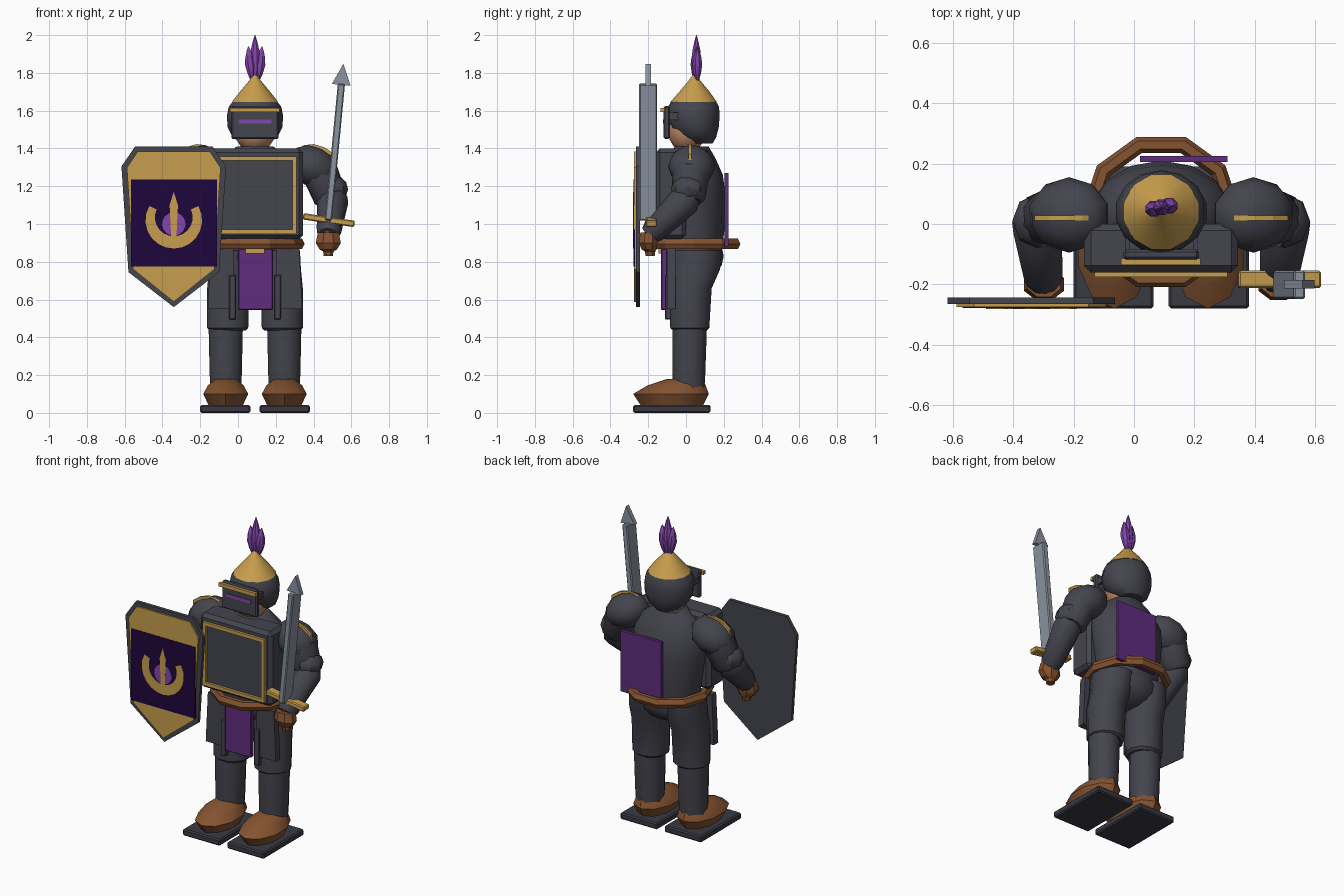
import bpy, bmesh, math
from mathutils import Vector, Matrix

if "Cube" in bpy.data.objects:
    bpy.data.objects.remove(bpy.data.objects["Cube"])

CX = 0.09  # body mid line


def mat(name, r, g, b):
    m = bpy.data.materials.new(name)
    m.diffuse_color = tuple((c / 255) ** 2.2 for c in (r, g, b)) + (1,)
    m.use_nodes = True
    m.node_tree.nodes["Principled BSDF"].inputs["Base Color"].default_value = m.diffuse_color
    return m


IRON = mat("dark_iron", 70, 70, 79)
SOLE = mat("sole_iron", 60, 60, 70)
GOLD = mat("gold", 198, 156, 78)
PURPLE = mat("purple_cloth", 96, 48, 124)
PLUME = mat("plume_purple", 130, 72, 170)
NIGHT = mat("deep_purple", 36, 14, 62)
LEATHER = mat("brown_leather", 132, 84, 52)
SKIN = mat("skin", 190, 134, 100)
STEEL = mat("steel", 138, 146, 158)


def finish(name, bm, m, smooth=0):
    bmesh.ops.recalc_face_normals(bm, faces=bm.faces)
    me = bpy.data.meshes.new(name)
    bm.to_mesh(me)
    bm.free()
    me.materials.append(m)
    o = bpy.data.objects.new(name, me)
    bpy.context.collection.objects.link(o)
    if smooth:
        bpy.ops.object.select_all(action='DESELECT')
        o.select_set(True)
        bpy.context.view_layer.objects.active = o
        bpy.ops.object.shade_smooth_by_angle(angle=math.radians(smooth))
    return o


def box(name, x0, x1, y0, y1, z0, z1, m, bevel=0, xf=None):
    bm = bmesh.new()
    bmesh.ops.create_cube(bm, size=1)
    for v in bm.verts:
        v.co = Vector(((x0 + x1) / 2 + v.co.x * (x1 - x0), (y0 + y1) / 2 + v.co.y * (y1 - y0),
                       (z0 + z1) / 2 + v.co.z * (z1 - z0)))
    if bevel:
        bmesh.ops.bevel(bm, geom=bm.edges[:], offset=bevel, segments=1, affect='EDGES')
    if xf:
        bm.transform(xf)
    return finish(name, bm, m)


def loft(name, rings, m, n=12, smooth=40, xf=None):
    """Stacked elliptical rings (x, y, z, rx, ry), capped at both ends."""
    bm = bmesh.new()
    loops = []
    for x, y, z, rx, ry in rings:
        loops.append([bm.verts.new((x + rx * math.cos(a), y + ry * math.sin(a), z))
                      for a in (2 * math.pi * (i + .5) / n for i in range(n))])
    for a, b in zip(loops, loops[1:]):
        for i in range(n):
            bm.faces.new((a[i], a[(i + 1) % n], b[(i + 1) % n], b[i]))
    bm.faces.new(loops[0])
    bm.faces.new(loops[-1])
    if xf:
        bm.transform(xf)
    return finish(name, bm, m, smooth)


def ball(name, c, r, m, n=10, rot=(0, 0, 0), smooth=40):
    bm = bmesh.new()
    bmesh.ops.create_uvsphere(bm, u_segments=n, v_segments=max(6, n * 2 // 3), radius=1)
    xf = Matrix.Translation(c)
    for ang, ax in zip(rot, 'XYZ'):
        xf = xf @ Matrix.Rotation(math.radians(ang), 4, ax)
    bm.transform(xf @ Matrix.Diagonal((*r, 1)))
    return finish(name, bm, m, smooth)


def limb(name, p, q, r0, r1, m, n=10):
    """Tapered tube from p to q with softened ends."""
    p, q = Vector(p), Vector(q)
    L = (q - p).length
    xf = Matrix.Translation(p) @ (q - p).to_track_quat('Z', 'Y').to_matrix().to_4x4()
    rings = [(0, 0, 0, r0 * .7, r0 * .7), (0, 0, L * .15, r0, r0),
             (0, 0, L * .9, r1, r1), (0, 0, L, r1 * .8, r1 * .8)]
    return loft(name, rings, m, n, 40, xf)


def slab(name, pts, y0, y1, m):
    """Outline in x, z extruded from y0 to y1."""
    bm = bmesh.new()
    f = bm.faces.new([bm.verts.new((x, y0, z)) for x, z in pts])
    r = bmesh.ops.extrude_face_region(bm, geom=[f])
    for v in r['geom']:
        if isinstance(v, bmesh.types.BMVert):
            v.co.y = y1
    return finish(name, bm, m)


# legs, boots and shoulders, one set per side
for side, s in (("left", -1), ("right", 1)):
    X = lambda d: CX + s * d
    x = X(0.155)
    xs = sorted((X(0.025), X(0.29)))
    box(side + "_sole", *xs, -0.28, 0.13, 0, 0.042, SOLE, 0.008)
    loft(side + "_boot", [(x, -.075, .04, .095, .165), (x, -.08, .1, .125, .2),
                          (x, -.05, .145, .1, .155), (x, -.01, .18, .055, .09)], LEATHER, 10)
    loft(side + "_shin", [(x, .015, .12, .083, .085), (x, .015, .2, .088, .09),
                          (x, .02, .46, .094, .094)], IRON, 12)
    x = X(0.142)
    loft(side + "_thigh", [(x, .02, .435, .095, .09), (x + s * .003, .02, .45, .113, .107),
                           (x, .025, .66, .115, .115), (x - s * .01, .05, .76, .115, .135),
                           (x - s * .02, .055, .86, .12, .14)], IRON, 12)
    # hanging thigh plates
    pts = [(X(.115), .87), (X(.235), .87), (X(.25), .55), (X(.105), .55)]
    slab(side + "_thigh_plate", pts, -0.10, -0.055, IRON)
    xs = sorted((X(.1), X(.138)))
    box(side + "_plate_strip", *xs, -0.112, -0.075, 0.495, 0.73, IRON, 0.005)
    # shoulder and arm
    ball(side + "_shoulder", (X(.305), .03, 1.305), (.145, .125, .105), IRON, 10, (0, s * 25, 0))
    bm = bmesh.new()
    arc = [(-.10, -.012), (-.05, .012), (.0, .018), (.06, .0), (.11, -.035)]
    low = [(u, w - .03) for u, w in reversed(arc)]
    bm.free()
    slab(side + "_shoulder_trim", [(X(.31) + s * u, 1.405 + w) for u, w in arc + low], .012, .028, GOLD)
    limb(side + "_upper_arm", (X(.33), .03, 1.31), (X(.405), .01, 1.12), .10, .09, IRON)
    ball(side + "_elbow", (X(.41), .01, 1.185), (.083, .09, .075), IRON, 8)
    limb(side + "_forearm", (X(.415), .03, 1.16), (X(.388), -.195, .94), .085, .066, IRON)
    x = X(.388)
    loft(side + "_hand", [(x, -.19, .83, .026, .026), (x, -.19, .855, .03, .03), (x, -.195, .865, .05, .042),
                          (x, -.2, .9, .072, .055), (x, -.195, .955, .06, .05)], LEATHER, 8, 30)

# hips, torso, belt
ball("hips", (CX, .05, .83), (.2, .15, .13), IRON, 12)
loft("torso", [(CX, .04, .86, .2, .15), (CX, .04, .98, .21, .165), (CX, .03, 1.15, .235, .18),
               (CX, .03, 1.26, .235, .165), (CX, .03, 1.35, .18, .125), (CX, .03, 1.41, .1, .09)], IRON, 14)
bm = bmesh.new()
N, hoop = 10, []
for i in range(N):
    a = 2 * math.pi * (i + .5) / N + math.pi / 2
    hoop.append([bm.verts.new((CX + (.235 + .028 * math.cos(b)) * math.cos(a),
                               .04 + (.233 + .028 * math.cos(b)) * math.sin(a),
                               .895 + .032 * math.sin(b))) for b in (math.tau * j / 6 for j in range(6))])
for i in range(N):
    A, B = hoop[i], hoop[(i + 1) % N]
    for j in range(6):
        bm.faces.new((A[j], B[j], B[(j + 1) % 6], A[(j + 1) % 6]))
finish("belt", bm, LEATHER, 20)
box("tabard", 0.0, 0.185, -.132, -.1, .545, .87, PURPLE, .004)
box("buckle", .04, .14, -.145, -.12, .845, .87, GOLD)
box("cape", .02, .31, .205, .225, .88, 1.27, PURPLE)

# breastplate and its frame
box("breastplate", -.165, .345, -.16, 0, .92, 1.4, IRON, .022)
for nm, a, b, c, d in (("top", -.13, .31, 1.335, 1.357), ("bottom", -.13, .31, .948, .97),
                       ("left", -.13, -.108, .97, 1.335), ("right", .288, .31, .97, 1.335)):
    box("chest_frame_" + nm, a, b, -.176, -.155, c, d, GOLD)

# head, helmet, visor
ball("head", (CX, .005, 1.49), (.108, .1, .11), SKIN, 12)
loft("helmet", [(CX, .075, 1.425, .07, .065), (CX, .06, 1.46, .122, .10), (CX, .045, 1.51, .148, .128),
                (CX, .04, 1.57, .153, .138), (CX, .04, 1.62, .143, .135), (CX, .04, 1.655, .115, .115)], IRON, 14)
box("visor", -.035, .215, -.118, -.085, 1.45, 1.625, IRON, .008)
box("visor_slit", .002, .177, -.123, -.115, 1.533, 1.553, PLUME)
box("brow_bar", -.043, .22, -.135, -.115, 1.592, 1.615, GOLD)
for sx in (-.03, .195):
    box("visor_hinge", sx, sx + .015, -.10, .0, 1.55, 1.59, IRON)
loft("helmet_cone", [(CX, .04, 1.645, .128, .128), (CX, .045, 1.7, .083, .083),
                     (CX, .045, 1.745, .044, .044), (CX, .045, 1.79, .008, .008)], GOLD, 12)
# plume feathers
for nm, x, y, zc, h, tilt in (("mid", .09, .055, 1.865, .135, 0), ("left", .066, .05, 1.845, .095, -7),
                              ("right", .116, .06, 1.845, .095, 7)):
    xf = Matrix.Translation((x, y, zc)) @ Matrix.Rotation(math.radians(tilt), 4, 'Y')
    loft("plume_" + nm, [(0, 0, z * h, r, r * .9) for z, r in
                         ((-1, .006), (-.5, .023), (0, .031), (.4, .025), (.75, .013), (1, .002))],
         PLUME, 8, 40, xf)

# sword, leaning outwards about the grip
T = Matrix.Translation((.478, -.2, 1.02)) @ Matrix.Rotation(math.radians(5.5), 4, 'Y')
box("sword_blade", -.019, .019, -.048, .046, .0, .725, STEEL, .006, T)
bm = bmesh.new()
base = [bm.verts.new(c) for c in ((-.05, -.014, .72), (.05, -.014, .72), (.05, .014, .72), (-.05, .014, .72))]
top = [bm.verts.new((0, y, .832)) for y in (-.014, .014)]
for f in ((base[0], base[1], top[0]), (base[2], base[3], top[1]), (base[1], base[2], top[1], top[0]),
          (base[3], base[0], top[0], top[1]), base):
    bm.faces.new(f)
bm.transform(T)
finish("sword_tip", bm, STEEL)
box("sword_guard", -.135, .14, -.012, .046, -.016, .018, GOLD, .006,
    T @ Matrix.Rotation(math.radians(3), 4, 'Y'))
limb("sword_grip", (.478, -.2, 1.02), (.465, -.2, .86), .022, .022, LEATHER, 8)

# shield with gold field, dark panel and ornament
SX = -.34
half = [(.205, 1.41), (.277, 1.305), (.24, .745)]


def outline(pts, tip):
    return [(SX - w, z) for w, z in pts] + [(SX, tip)] + [(SX + w, z) for w, z in reversed(pts)]


slab("shield_plate", outline(half, .56), -.265, -.243, IRON)
slab("shield_field", outline([(.19, 1.385), (.248, 1.298), (.215, .76)], .588), -.275, -.263, GOLD)
slab("shield_panel", [(-.567, .775), (-.112, .775), (-.112, 1.235), (-.567, 1.235)], -.278, -.27, NIGHT)
EX, EZ = -.34, 1.0


def arc_pts(r, cz, a0, a1, n=10):
    return [(EX + r * math.cos(math.radians(a0 + (a1 - a0) * i / n)),
             cz + r * math.sin(math.radians(a0 + (a1 - a0) * i / n))) for i in range(n + 1)]


slab("ornament_disc", arc_pts(.062, EZ, 0, 345, 15), -.2795, -.277, PLUME)
slab("ornament_crescent", arc_pts(.15, EZ + .02, 150, 390, 14) + arc_pts(.1, EZ + .035, 385, 155, 14),
     -.2805, -.277, GOLD)
slab("ornament_spike", [(EX - .012, EZ - .11), (EX + .012, EZ - .11), (EX + .022, EZ + .1), (EX, EZ + .17),
                        (EX - .022, EZ + .1)], -.2805, -.277, GOLD)
